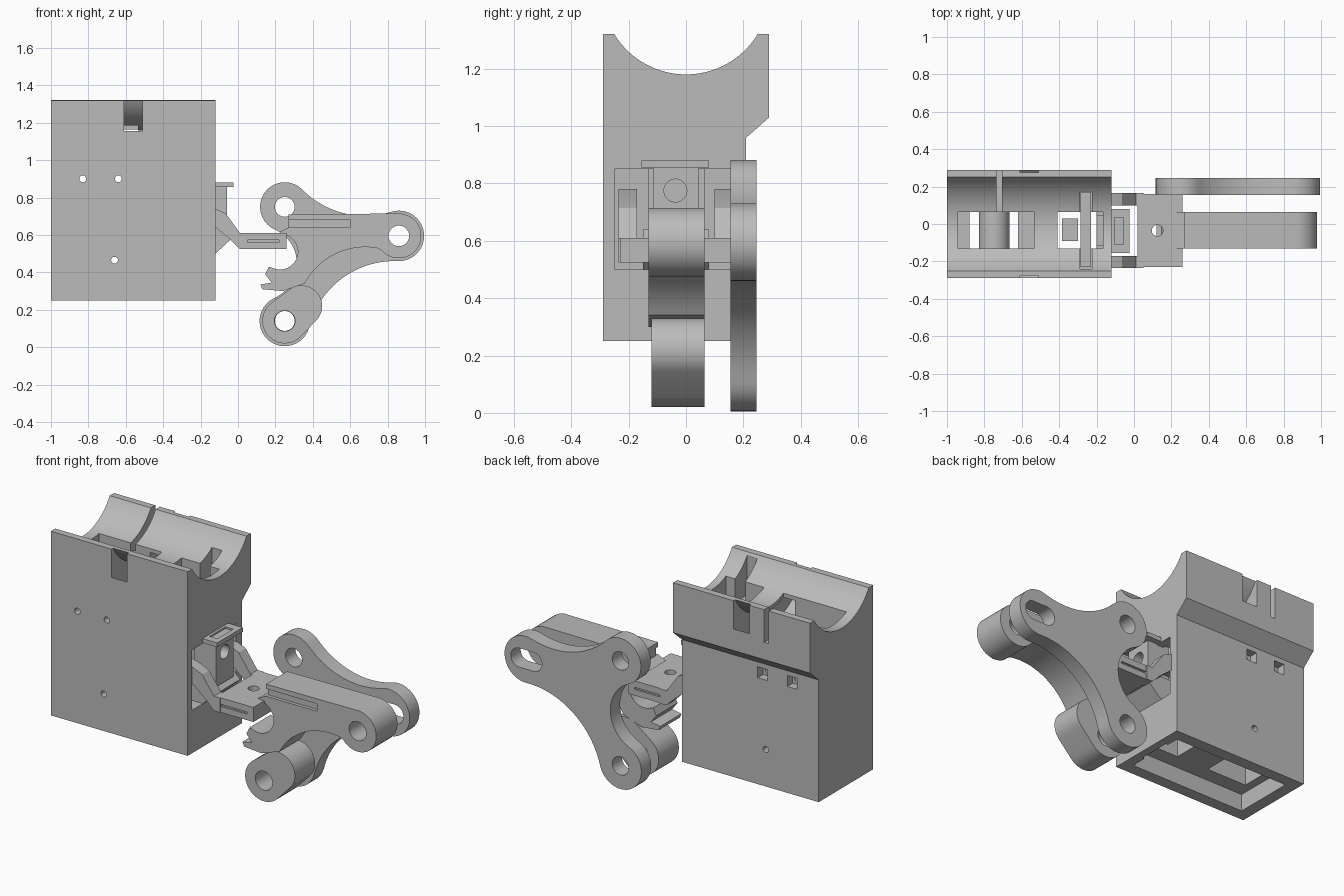
import bpy, bmesh, math
from mathutils import Vector

cube = bpy.data.objects.get("Cube")
if cube:
    bpy.data.objects.remove(cube, do_unlink=True)

grey = bpy.data.materials.new("plain grey")
grey.use_nodes = True
grey.diffuse_color = (0.5, 0.5, 0.5, 1)
grey.node_tree.nodes["Principled BSDF"].inputs["Base Color"].default_value = (0.5, 0.5, 0.5, 1)


def arc(cx, cz, r, a0, a1, n=20):
    """Points on a circle, angles in degrees."""
    step = math.radians(a1 - a0) / n
    return [(cx + r * math.cos(math.radians(a0) + i * step),
             cz + r * math.sin(math.radians(a0) + i * step)) for i in range(n + 1)]


def prism(name, pts, lo, hi, axis="y"):
    """Extrude a 2D outline along an axis: (x,z) along y, (y,z) along x, (x,y) along z."""
    place = {"y": lambda p, d: (p[0], d, p[1]),
             "x": lambda p, d: (d, p[0], p[1]),
             "z": lambda p, d: (p[0], p[1], d)}[axis]
    bm = bmesh.new()
    face = bm.faces.new([bm.verts.new(place(p, lo)) for p in pts])
    ext = bmesh.ops.extrude_face_region(bm, geom=[face])
    verts = [g for g in ext["geom"] if isinstance(g, bmesh.types.BMVert)]
    bmesh.ops.translate(bm, verts=verts, vec=Vector(place((0, 0), hi - lo)))
    bmesh.ops.recalc_face_normals(bm, faces=bm.faces)
    mesh = bpy.data.meshes.new(name)
    bm.to_mesh(mesh)
    bm.free()
    mesh.materials.append(grey)
    obj = bpy.data.objects.new(name, mesh)
    bpy.context.collection.objects.link(obj)
    return obj


def box(name, x, y, z):
    return prism(name, [(x[0], z[0]), (x[1], z[0]), (x[1], z[1]), (x[0], z[1])], *y)


def rod(name, c, r, lo, hi, axis="y"):
    return prism(name, arc(*c, r, 0, 360, 32)[:-1], lo, hi, axis)


def activate(obj):
    bpy.ops.object.select_all(action="DESELECT")
    obj.select_set(True)
    bpy.context.view_layer.objects.active = obj


def cut(obj, *cutters):
    activate(obj)
    for c in cutters:
        c.hide_render = True
        mod = obj.modifiers.new("cut", "BOOLEAN")
        mod.operation, mod.solver, mod.object = "DIFFERENCE", "EXACT", c
        bpy.ops.object.modifier_apply(modifier=mod.name)
        bpy.data.objects.remove(c, do_unlink=True)


def lobed(circles, fillets):
    """Outline round clockwise circles joined by tangent concave arcs."""
    n, centres = len(circles), []
    for i, r in enumerate(fillets):
        (ax, az, ar), (bx, bz, br) = circles[i], circles[(i + 1) % n]
        a, d = Vector((ax, az)), Vector((bx - ax, bz - az))
        t = (d.length_squared + (ar + r) ** 2 - (br + r) ** 2) / (2 * d.length)
        h = math.sqrt((ar + r) ** 2 - t * t)
        u = d.normalized()
        centres.append(a + u * t + Vector((-u.y, u.x)) * h)
    pts = []
    for i, (cx, cz, cr) in enumerate(circles):
        p, f, nxt = centres[i - 1], centres[i], circles[(i + 1) % n]
        ang = lambda ox, oz, q: math.degrees(math.atan2(q[1] - oz, q[0] - ox))
        a0, a1 = ang(cx, cz, p), ang(cx, cz, f)
        pts += arc(cx, cz, cr, a0, a0 - (a0 - a1) % 360)
        b0, b1 = ang(f.x, f.y, (cx, cz)), ang(f.x, f.y, nxt)
        pts += arc(f.x, f.y, fillets[i], b0, b0 + (b1 - b0) % 360)[1:-1]
    return pts


# Main housing with a round trough on top and an overhanging back
half = math.degrees(math.asin(0.25 / 0.293))
trough = arc(0, 1.473, 0.293, -90 + half, -90 - half, 40)
body = prism("housing", [(-0.29, 0.25), (0.21, 0.25), (0.21, 0.96), (0.29, 1.03), (0.29, 1.32)]
             + trough + [(-0.29, 1.32)], -1, -0.12, "x")

# Curved strap channel under the trough, and a narrow slit through the back wall
strap = prism("strap_cutter", arc(0, 1.473, 0.43, 180, 360, 40) + arc(0, 1.473, 0.315, 360, 180, 40),
              -0.61, -0.51, "x")
cut(body, strap, box("slit_cutter", (-0.735, -0.705), (0.05, 0.4), (1.13, 1.5)))

# Openings in the trough, the side opening and the pocket underneath
cut(body,
    box("well_cutter", (-0.94, -0.535), (-0.13, 0.065), (0.95, 1.5)),
    box("well_shaft_cutter", (-0.88, -0.62), (-0.13, 0.065), (0.2, 1.0)),
    box("trigger_well_cutter", (-0.41, -0.165), (-0.13, 0.065), (0.2, 1.5)),
    box("cross_slot_cutter", (-0.29, -0.225), (-0.24, 0.175), (0.9, 1.5)),
    box("side_cutter", (-0.3, 0), (-0.25, 0.155), (0.5, 0.85)),
    box("base_cutter", (-0.93, -0.18), (-0.22, 0.14), (0.1, 0.35)))

# Bolt holes with square nut seats on the back
bolts = [(-0.83, 0.9), (-0.64, 0.9), (-0.66, 0.465)]
for c in bolts:
    cut(body, rod("bolt_cutter", c, 0.018, -0.5, 0.5))
for x, z in bolts[:2]:
    cut(body, box("nut_cutter", (x - 0.032, x + 0.032), (0.16, 0.5), (z - 0.032, z + 0.032)))

# Roller and cross bar inside the housing
rod("inner_roller", (-0.748, 0.72), 0.082, -0.13, 0.065)
box("cross_bar", (-0.285, -0.23), (-0.23, 0.17), (0.96, 1.08))
box("trigger_block", (-0.385, -0.3), (-0.09, 0.03), (0.86, 1.08))

# Bent link arms, the plate between them and the lower lip
arm = [(-0.25, 0.78), (-0.12, 0.74), (-0.065, 0.715), (0.01, 0.61), (0.05, 0.61),
       (0.05, 0.525), (0.01, 0.525), (-0.04, 0.575), (-0.12, 0.64), (-0.25, 0.64)]
for name, y in (("front_link_arm", -0.235), ("back_link_arm", 0.1)):
    prism(name, arm, y, y + 0.065)
plate = box("link_plate", (0.02, 0.26), (-0.23, 0.16), (0.525, 0.61))
cut(plate, rod("plate_hole_cutter", (0.125, -0.035), 0.03, 0, 1, "z"),
    box("front_groove_cutter", (0, 0.22), (-0.3, -0.22), (0.56, 0.572)),
    box("back_groove_cutter", (0, 0.22), (0.15, 0.3), (0.56, 0.572)))
prism("lower_lip", [(-0.2, 0.5), (-0.12, 0.5), (-0.04, 0.575), (-0.12, 0.64), (-0.2, 0.64)], -0.15, 0.08)

# Upright latch with a capped head
latch = box("latch_body", (-0.2, -0.06), (-0.115, 0.045), (0.6, 0.862))
cut(latch, rod("latch_hole_cutter", (-0.037, 0.775), 0.04, -0.13, 0.1, "x"))
cap = box("latch_cap", (-0.12, -0.025), (-0.155, 0.08), (0.855, 0.88))
cut(cap, box("cap_recess_cutter", (-0.105, -0.055), (-0.11, 0.035), (0.87, 1)))

# Three-lobed rear plate with two pin holes and one slotted hole
top, tip, low = (0.25, 0.75), (0.86, 0.595), (0.25, 0.14)
rear = prism("rear_plate", lobed([(*top, 0.132), (*tip, 0.135), (*low, 0.135)], [0.47, 0.47, 0.2]),
             0.155, 0.245)
slot = arc(0.9, tip[1], 0.055, -90, 90) + arc(0.81, tip[1], 0.055, 90, 270)
cut(rear, rod("top_pin_cutter", top, 0.053, 0, 1), rod("low_pin_cutter", low, 0.053, 0, 1),
    prism("slot_cutter", slot, 0, 1))

# Front lever: straight top bar, rounded tip, sweeping underside and hooked claw
outline = (arc(*tip, 0.12, 85, -140) + arc(0.68, 0.17, 0.365, 80, 152)
           + [(0.24, 0.3), (0.13, 0.31), (0.12, 0.335), (0.18, 0.345), (0.145, 0.39), (0.165, 0.43)]
           + arc(0.225, 0.51, 0.095, -110, 80)
           + [(0.22, 0.615), (0.27, 0.64), (0.27, 0.71)])
lever = prism("front_lever", outline, -0.13, 0.065)
cut(lever, rod("tip_pin_cutter", tip, 0.055, -1, 1),
    box("lever_groove_cutter", (0.2, 0.6), (-0.3, -0.11), (0.64, 0.683)))

# Lower knuckle on the pin line
knuckle = prism("lower_knuckle", arc(*low, 0.12, 130, 315) + arc(0.34, 0.22, 0.11, -45, 130),
                -0.12, 0.065)
cut(knuckle, rod("knuckle_pin_cutter", low, 0.055, -1, 1))

# Smooth the rounded walls and keep crisp edges
for obj in list(bpy.context.collection.objects):
    if obj.type == "MESH":
        activate(obj)
        bpy.ops.object.shade_smooth_by_angle(angle=math.radians(30))
